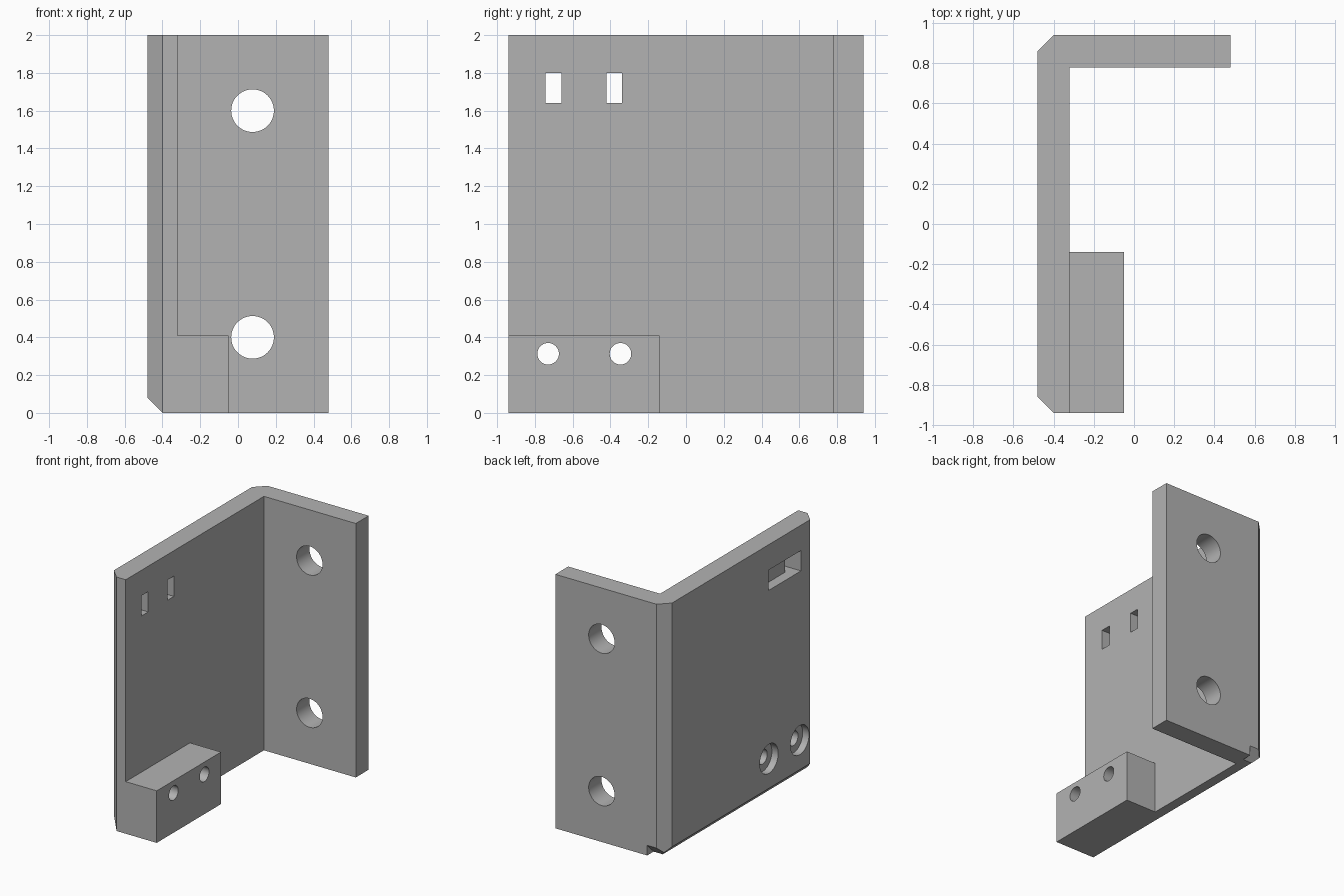
import bpy, bmesh, math
from mathutils import Vector

cube = bpy.data.objects.get("Cube")
if cube:
    bpy.data.objects.remove(cube, do_unlink=True)

grey = bpy.data.materials.new("plain grey")
grey.use_nodes = True
colour = (0.45, 0.45, 0.45, 1)
grey.diffuse_color = colour
grey.node_tree.nodes["Principled BSDF"].inputs["Base Color"].default_value = colour


def prism(name, profile, axis, lo, hi):
    """Extrude a 2D profile along an axis; the profile uses the other two axes in order."""
    def point(p, t):
        c = list(p)
        c.insert(axis, t)
        return Vector(c)

    bm = bmesh.new()
    face = bm.faces.new([bm.verts.new(point(p, lo)) for p in profile])
    ext = bmesh.ops.extrude_face_region(bm, geom=[face])
    moved = [v for v in ext["geom"] if isinstance(v, bmesh.types.BMVert)]
    shift = Vector((0, 0, 0))
    shift[axis] = hi - lo
    bmesh.ops.translate(bm, verts=moved, vec=shift)
    bmesh.ops.recalc_face_normals(bm, faces=bm.faces)
    mesh = bpy.data.meshes.new(name)
    bm.to_mesh(mesh)
    bm.free()
    mesh.materials.append(grey)
    obj = bpy.data.objects.new(name, mesh)
    bpy.context.collection.objects.link(obj)
    return obj


def circle(a, b, r, n=48):
    return [(a + r * math.cos(math.tau * i / n), b + r * math.sin(math.tau * i / n))
            for i in range(n)]


def rect(a0, a1, b0, b1):
    return [(a0, b0), (a1, b0), (a1, b1), (a0, b1)]


# L-shaped wall and flange with chamfered outer corners
profile = [(-0.40, -0.94), (-0.32, -0.94), (-0.32, 0.78), (0.48, 0.78),
           (0.48, 0.94), (-0.40, 0.94), (-0.48, 0.86), (-0.48, -0.86)]
bracket = prism("bracket", profile, 2, 0, 2)


def combine(other, operation):
    mod = bracket.modifiers.new(other.name, 'BOOLEAN')
    mod.operation = operation
    mod.solver = 'EXACT'
    mod.object = other
    other.hide_render = True
    bpy.context.view_layer.objects.active = bracket
    bpy.ops.object.modifier_apply(modifier=mod.name)
    bpy.data.objects.remove(other, do_unlink=True)


# Mounting block at the foot of the wall
combine(prism("foot_block", rect(-0.94, -0.14, 0, 0.41), 0, -0.36, -0.05), 'UNION')

cutters = [
    # Chamfers under the wall, along its outer side and its back end
    prism("side_chamfer", [(-0.56, 0.16), (-0.56, -0.08), (-0.32, -0.08)], 1, -1.1, 1.1),
    prism("back_chamfer", [(0.78, -0.08), (1.02, -0.08), (1.02, 0.16)], 0, -0.6, -0.32),
    # Recess joining the two slots on the outer side
    prism("slot_recess", rect(-0.745, -0.34, 1.64, 1.80), 0, -0.6, -0.40),
]
# Slots through the wall
for y0, y1 in ((-0.745, -0.66), (-0.42, -0.34)):
    cutters.append(prism("slot", rect(y0, y1, 1.64, 1.80), 0, -0.44, -0.2))
# Screw holes with counterbores through wall and block
for y in (-0.73, -0.347):
    cutters.append(prism("screw_hole", circle(y, 0.313, 0.057), 0, -0.7, 0.2))
    cutters.append(prism("counterbore", circle(y, 0.313, 0.115), 0, -0.6, -0.425))
# Large holes through the flange
for z in (0.4, 1.6):
    cutters.append(prism("flange_hole", circle(0.077, z, 0.113), 1, 0.6, 1.1))

for cutter in cutters:
    combine(cutter, 'DIFFERENCE')

# Smooth bores, sharp edges
bpy.ops.object.select_all(action='DESELECT')
bracket.select_set(True)
bpy.context.view_layer.objects.active = bracket
bpy.ops.object.shade_smooth_by_angle(angle=math.radians(30))
